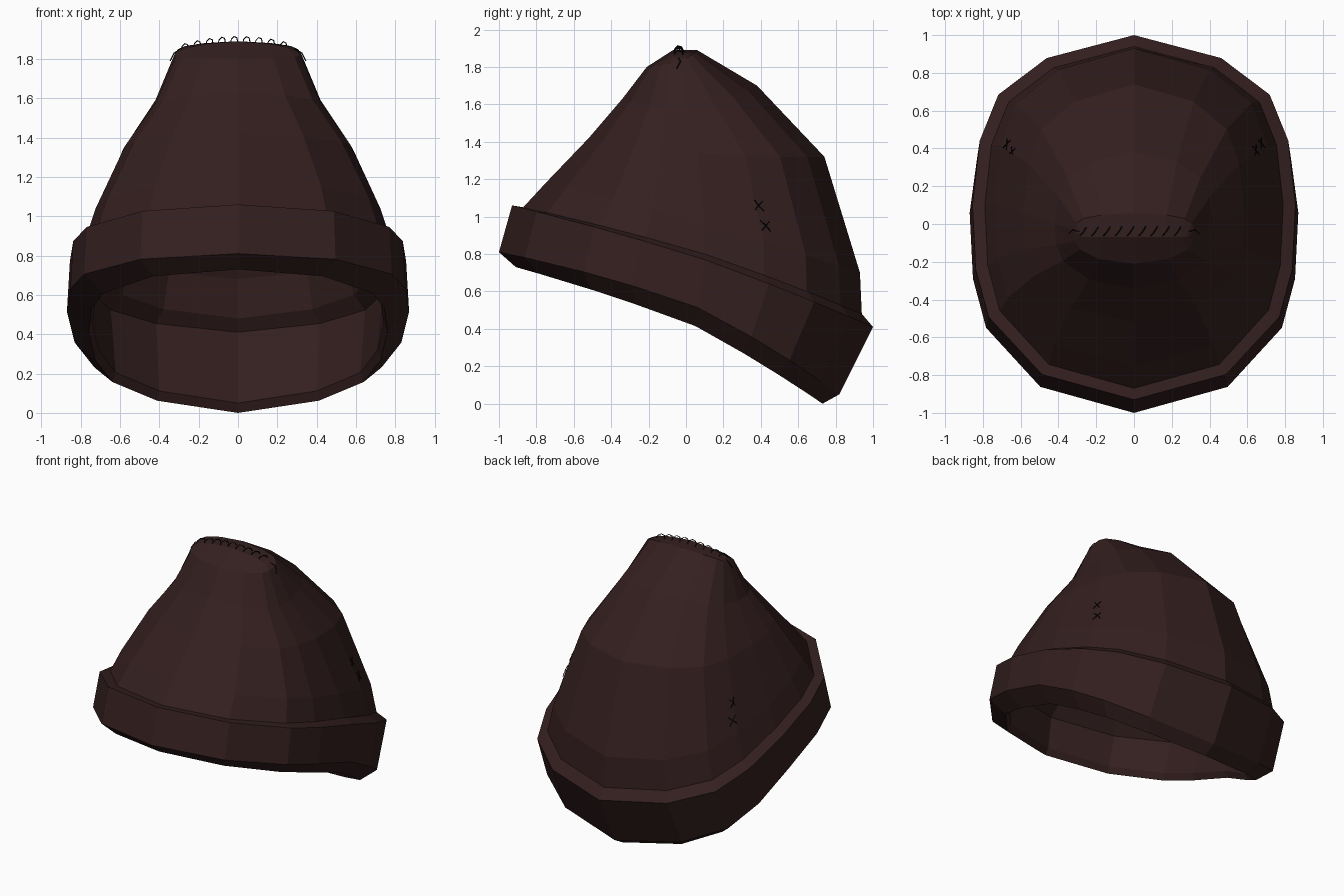
import bpy
import bmesh
from mathutils import Vector

cube = bpy.data.objects.get("Cube")
if cube:
    bpy.data.objects.remove(cube, do_unlink=True)


def material(name, color):
    mat = bpy.data.materials.new(name)
    mat.use_nodes = True
    mat.diffuse_color = color
    bsdf = mat.node_tree.nodes["Principled BSDF"]
    bsdf.inputs["Base Color"].default_value = color
    bsdf.inputs["Roughness"].default_value = 0.9
    return mat


wool = material("dark brown wool", (0.034, 0.0135, 0.0135, 1))
thread = material("black thread", (0.004, 0.003, 0.003, 1))

# Half outline of the head opening, front to back: side share, depth share
OUTLINE = [(0, -1), (.57, -.87), (.9, -.575), (.98, -.33), (1, 0),
           (.955, .38), (.84, .65), (.54, .865), (0, 1)]


def ring(half_width, front, middle, back, z_front, z_middle, z_back):
    """Tilted oval loop, mirrored from the half outline."""
    half = []
    for u, t in OUTLINE:
        y = middle + t * (back - middle if t > 0 else middle - front)
        z = z_middle + t * (z_back - z_front) / 2
        z += t * t * ((z_back + z_front) / 2 - z_middle)
        half.append(Vector((u * half_width, y, z)))
    return half + [Vector((-p.x, p.y, p.z)) for p in half[-2:0:-1]]


def ridge(loop, y, z):
    """Flatten a loop to the sewn line, front and back points paired."""
    points = []
    for i, p in enumerate(loop):
        x = .45 * (p.x + loop[(8 - i) % 16].x)
        points.append(Vector((x, y, z - .5 * x * x)))
    return points


def loft(name, loops):
    bm = bmesh.new()
    rows = [[bm.verts.new(p) for p in loop] for loop in loops]
    for a, b in zip(rows, rows[1:]):
        for i in range(len(a)):
            j = (i + 1) % len(a)
            bm.faces.new((a[i], a[j], b[j], b[i]))
    bmesh.ops.remove_doubles(bm, verts=bm.verts, dist=.001)
    bmesh.ops.recalc_face_normals(bm, faces=bm.faces)
    mesh = bpy.data.meshes.new(name)
    bm.to_mesh(mesh)
    bm.free()
    mesh.materials.append(wool)
    obj = bpy.data.objects.new(name, mesh)
    bpy.context.collection.objects.link(obj)
    return obj


def inset(spec, drop):
    w, f, m, b, zf, zm, zb = spec
    return ring(w - .09, f + .09, m, b - .09, zf - drop, zm - drop, zb - drop)


# Crown: outer cloth, closed seam and inner lining
crown_specs = [
    (.79, -.87, .1, .94, 1.05, .8, .48),
    (.74, -.75, .1, .93, 1.18, .96, .7),
    (.585, -.52, .06, .74, 1.42, 1.34, 1.32),
    (.42, -.34, 0, .38, 1.63, 1.59, 1.7),
    (.32, -.21, -.03, .06, 1.8, 1.83, 1.89),
]
outer = [ring(*s) for s in crown_specs]
lining = [inset(s, .02 * i) for i, s in enumerate(crown_specs)]
crown = loft("crown", [ridge(lining[-1], -.07, 1.81)] + lining[::-1]
             + outer + [ridge(outer[-1], -.07, 1.89)])

# Brim: thick folded band with a rolled lower edge
loft("brim", [
    outer[0],
    ring(.855, -.93, .1, 1.0, 1.06, .77, .41),
    ring(.87, -1.0, .06, .82, .81, .515, .05),
    ring(.76, -.91, .05, .73, .73, .415, 0),
    ring(.74, -.88, .05, .71, .77, .46, .05),
    ring(.77, -.85, .1, .89, .99, .72, .41),
    lining[0],
])


def stitches(name, strokes):
    curve = bpy.data.curves.new(name, "CURVE")
    curve.dimensions = "3D"
    curve.bevel_depth = .003
    curve.bevel_resolution = 0
    curve.use_fill_caps = True
    for pts in strokes:
        line = curve.splines.new("POLY")
        line.points.add(len(pts) - 1)
        for point, p in zip(line.points, pts):
            point.co = (*p, 1)
    curve.materials.append(thread)
    bpy.context.collection.objects.link(bpy.data.objects.new(name, curve))


# Seam stitches: slanted loops over the top ridge
HOOK = [(-.02, -.03, -.02), (-.014, -.025, .01), (0, -.01, .024),
        (.014, .012, .018), (.02, .025, -.01)]
strokes = []
for i in range(9):
    x = -.27 + i * .0625
    base = Vector((x, -.035, 1.89 - .5 * x * x))
    strokes.append([base + Vector(h) for h in HOOK])
for side in (-1, 1):
    strokes.append([Vector((side * x, y, z)) for x, y, z in
                    ((.29, -.04, 1.85), (.325, -.03, 1.83), (.345, -.05, 1.79))])
stitches("seam_stitches", strokes)

# Crossed stitches on both sides of the crown
for side, name in ((1, "left_stitches"), (-1, "right_stitches")):
    strokes = []
    for y, z in ((.41, 1.08), (.44, .96)):
        for slant in (-1, 1):
            stroke = []
            for t in (-1, 0, 1):
                guess = Vector((side * .7, y + t * .03, z + t * slant * .03))
                hit, spot, normal, face = crown.closest_point_on_mesh(guess)
                stroke.append(spot + Vector((side * .006, 0, .003)))
            strokes.append(stroke)
    stitches(name, strokes)
